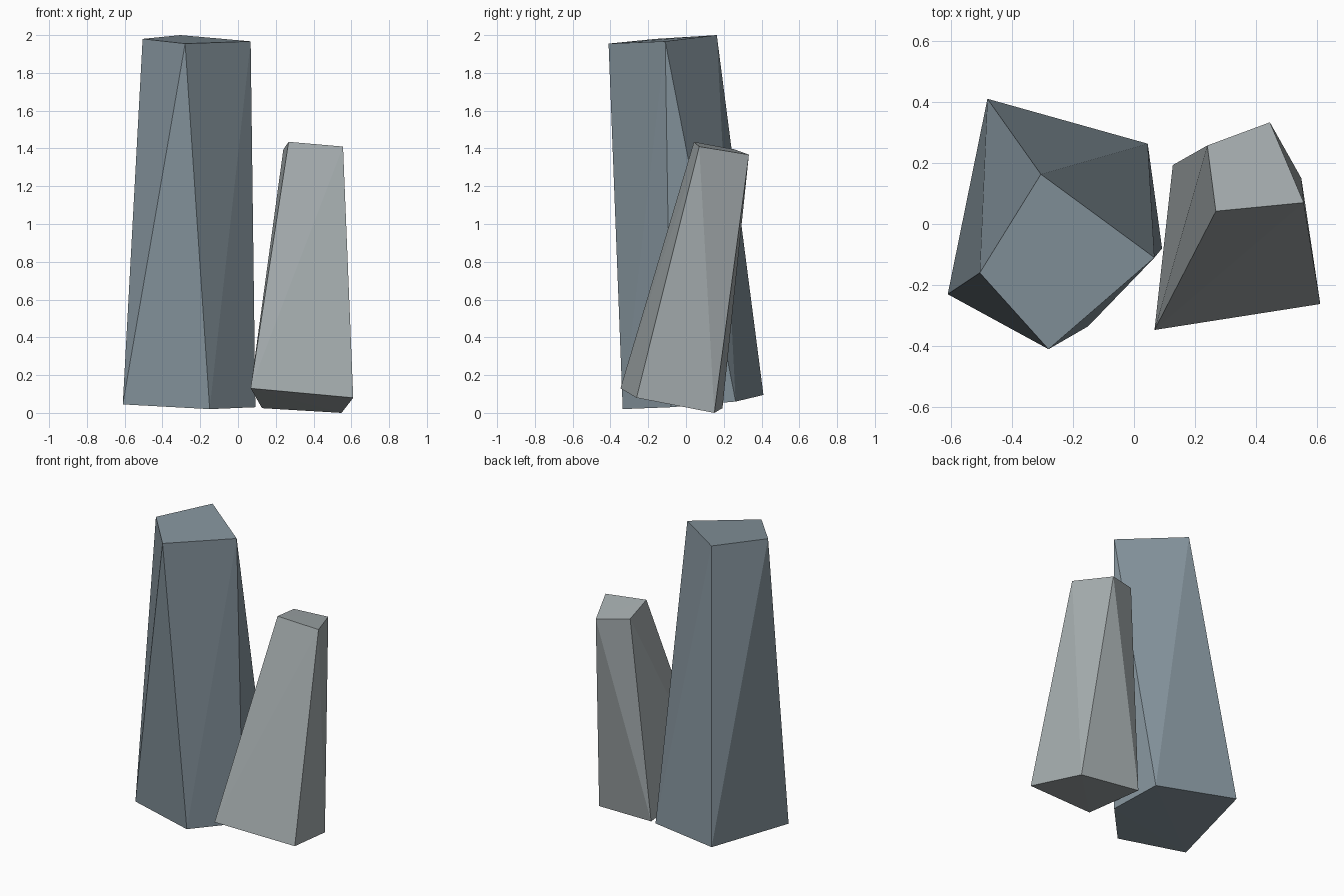
import bpy, bmesh

if "Cube" in bpy.data.objects:
    bpy.data.objects.remove(bpy.data.objects["Cube"])


def crystal(name, base, cap, colour):
    """Faceted rock: convex hull around a tilted base outline and a tilted cap outline."""
    bm = bmesh.new()
    for p in base + cap:
        bm.verts.new(p)
    bmesh.ops.convex_hull(bm, input=bm.verts)
    bmesh.ops.recalc_face_normals(bm, faces=bm.faces)
    mesh = bpy.data.meshes.new(name)
    bm.to_mesh(mesh)
    bm.free()
    mat = bpy.data.materials.new(name + "_stone")
    mat.diffuse_color = (*colour, 1)
    mat.use_nodes = True
    mat.node_tree.nodes["Principled BSDF"].inputs["Base Color"].default_value = mat.diffuse_color
    mesh.materials.append(mat)
    obj = bpy.data.objects.new(name, mesh)
    bpy.context.collection.objects.link(obj)
    return obj


# Tall pillar: five-sided foot tapering to a four-sided top
crystal("tall_rock",
        [(-0.61, -0.23, 0.045), (-0.15, -0.335, 0.02), (0.092, -0.08, 0.03),
         (0.045, 0.263, 0.06), (-0.48, 0.41, 0.095)],
        [(-0.505, -0.16, 1.98), (-0.28, -0.41, 1.955),
         (0.067, -0.11, 1.967), (-0.305, 0.163, 2.0)],
        (0.23, 0.29, 0.33))

# Short leaning pillar: four-sided foot and top
crystal("short_rock",
        [(0.067, -0.347, 0.13), (0.61, -0.262, 0.08),
         (0.548, 0.15, 0.0), (0.127, 0.193, 0.025)],
        [(0.268, 0.042, 1.435), (0.556, 0.07, 1.41),
         (0.445, 0.333, 1.367), (0.24, 0.257, 1.395)],
        (0.38, 0.42, 0.43))
